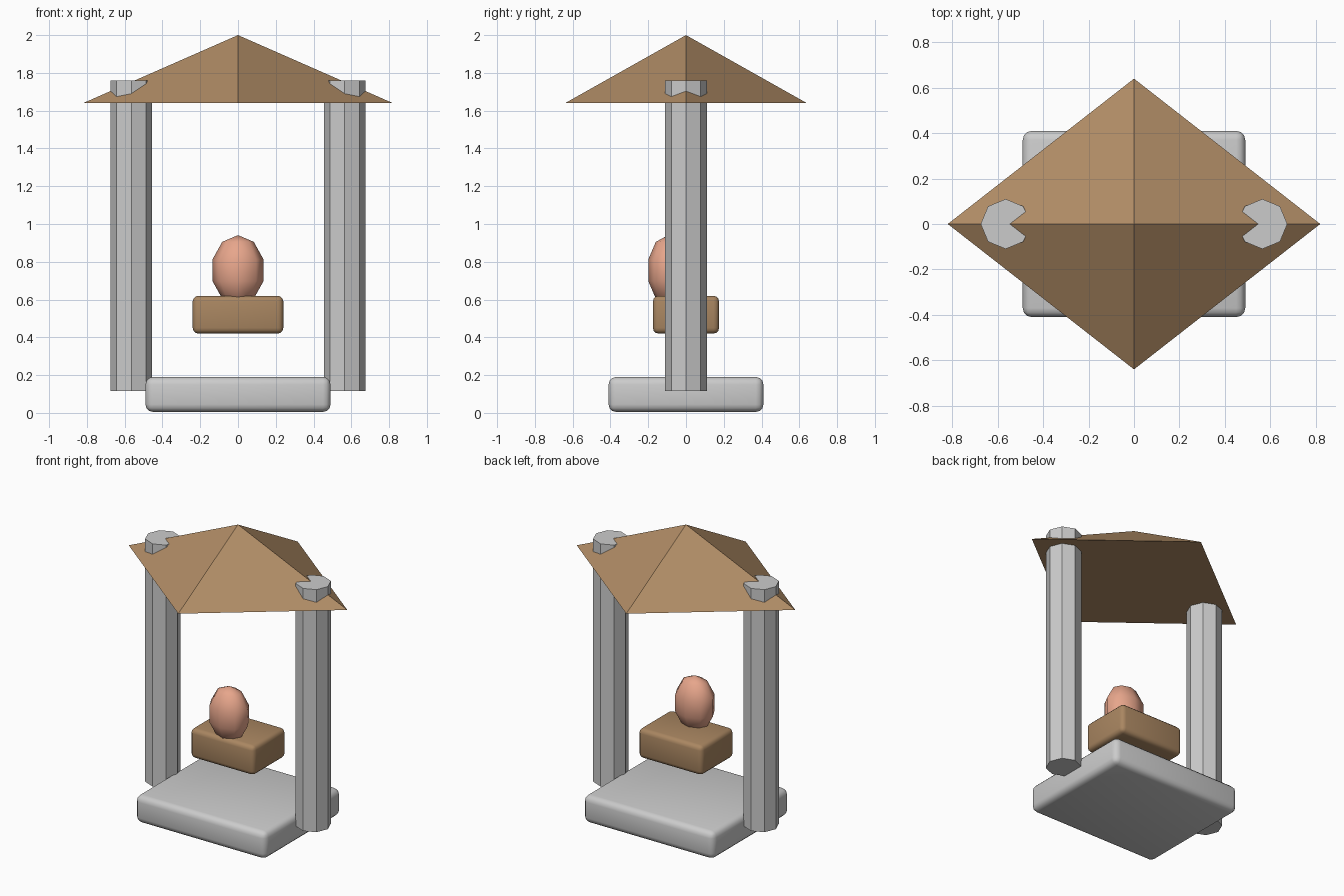
import bpy, math

if "Cube" in bpy.data.objects:
    bpy.data.objects.remove(bpy.data.objects["Cube"])


def material(name, rgb):
    m = bpy.data.materials.new(name)
    m.diffuse_color = (*rgb, 1)
    m.use_nodes = True
    m.node_tree.nodes["Principled BSDF"].inputs["Base Color"].default_value = m.diffuse_color
    return m


def finish(ob, name, mat=None):
    ob.name = name
    if mat:
        ob.data.materials.append(mat)
    return ob


def rounded_box(name, size, z0, bevel, mat=None):
    bpy.ops.mesh.primitive_cube_add(size=1, location=(0, 0, z0 + size[2] / 2))
    ob = finish(bpy.context.object, name, mat)
    ob.scale = size
    bpy.ops.object.transform_apply(location=False, rotation=False, scale=True)
    b = ob.modifiers.new("bevel", 'BEVEL')
    b.width = bevel
    b.segments = 3
    bpy.ops.object.modifier_apply(modifier="bevel")
    bpy.ops.object.shade_smooth_by_angle(angle=math.radians(35))
    return ob


wood = material("wood", (0.40, 0.24, 0.12))
roofing = material("roofing", (0.43, 0.26, 0.13))
salmon = material("salmon", (0.80, 0.38, 0.26))

# Stone base and floating wooden block
rounded_box("base", (0.98, 0.82, 0.185), 0.005, 0.04)
rounded_box("wooden_block", (0.48, 0.35, 0.20), 0.42, 0.03, wood)

# Octagonal posts with a corner pointing along x
for side, label in ((-1, "left"), (1, "right")):
    bpy.ops.mesh.primitive_cylinder_add(vertices=8, radius=0.11, depth=1.645,
                                        location=(side * 0.565, 0, 0.9375))
    finish(bpy.context.object, label + "_post")

# Four-sided roof, corners on the axes
bpy.ops.mesh.primitive_cone_add(vertices=4, radius1=1, radius2=0, depth=0.36,
                                location=(0, 0, 1.82))
roof = finish(bpy.context.object, "roof", roofing)
roof.scale = (0.82, 0.64, 1)

# Low-poly egg-shaped head
bpy.ops.mesh.primitive_uv_sphere_add(segments=8, ring_count=5, radius=1,
                                     location=(0, -0.095, 0.755))
head = finish(bpy.context.object, "head", salmon)
head.scale = (0.142, 0.11, 0.186)
bpy.ops.object.transform_apply(location=False, rotation=False, scale=True)
bpy.ops.object.shade_smooth()
